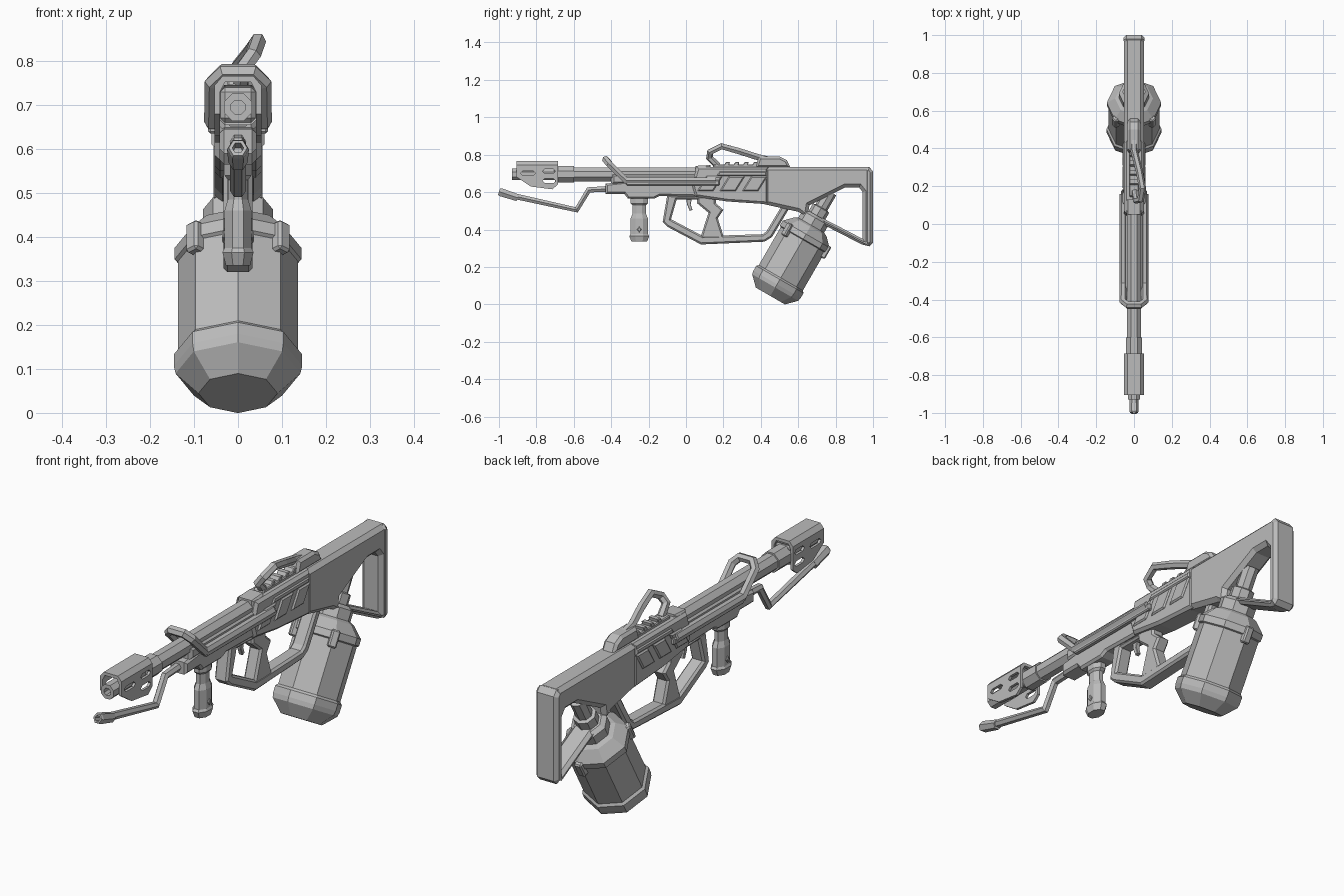
import bpy, bmesh, math
from mathutils import Matrix, Vector

if "Cube" in bpy.data.objects:
    bpy.data.objects.remove(bpy.data.objects["Cube"], do_unlink=True)

gray = bpy.data.materials.new("gunmetal gray")
gray.use_nodes = True
gray.diffuse_color = (0.5, 0.5, 0.5, 1)
gray.node_tree.nodes["Principled BSDF"].inputs["Base Color"].default_value = gray.diffuse_color

SIDE = Matrix(((0, 0, 1), (1, 0, 0), (0, 1, 0))).to_4x4()    # profile in y, z
FRONT = Matrix(((1, 0, 0), (0, 0, -1), (0, 1, 0))).to_4x4()  # profile in x, z


def add_object(name, data, matrix):
    obj = bpy.data.objects.new(name, data)
    bpy.context.collection.objects.link(obj)
    obj.matrix_world = matrix
    data.materials.append(gray)
    return obj


def to_mesh(obj):
    bpy.ops.object.select_all(action='DESELECT')
    obj.select_set(True)
    bpy.context.view_layer.objects.active = obj
    bpy.ops.object.convert(target='MESH')
    for face in bpy.context.object.data.polygons:
        face.use_smooth = False


def add_spline(curve, points, closed):
    spline = curve.splines.new('POLY')
    spline.points.add(len(points) - 1)
    for slot, p in zip(spline.points, points):
        slot.co = (*p, 0, 1) if len(p) == 2 else (*p, 1)
    spline.use_cyclic_u = closed


def prism(name, outline, half, bevel=0.0, holes=(), offset=(0, 0, 0), frame=SIDE):
    """Chamfered plate from a flat profile with optional holes."""
    curve = bpy.data.curves.new(name, 'CURVE')
    curve.dimensions = '2D'
    curve.fill_mode = 'BOTH'
    for loop in (outline, *holes):
        add_spline(curve, loop, True)
    curve.extrude = half - bevel
    curve.bevel_depth = bevel
    curve.bevel_resolution = 0
    curve.offset = -bevel
    to_mesh(add_object(name, curve, Matrix.Translation(offset) @ frame))


def tube(name, path, radius, resolution=1):
    curve = bpy.data.curves.new(name, 'CURVE')
    curve.dimensions = '3D'
    add_spline(curve, path, False)
    curve.bevel_depth = radius
    curve.bevel_resolution = resolution
    curve.use_fill_caps = True
    to_mesh(add_object(name, curve, Matrix()))


def revolve(name, rings, sides, matrix, phase=0.0):
    """Faceted solid from (distance, radius) rings along local z."""
    bm = bmesh.new()
    loops = []
    for t, r in rings:
        angles = [math.tau * (i + phase) / sides for i in range(sides)]
        loops.append([bm.verts.new((r * math.cos(a), r * math.sin(a), t)) for a in angles])
    for low, high in zip(loops, loops[1:]):
        for i in range(sides):
            j = (i + 1) % sides
            bm.faces.new((low[i], low[j], high[j], high[i]))
    bm.faces.new(loops[0][::-1])
    bm.faces.new(loops[-1])
    bmesh.ops.recalc_face_normals(bm, faces=bm.faces)
    mesh = bpy.data.meshes.new(name)
    bm.to_mesh(mesh)
    bm.free()
    return add_object(name, mesh, matrix)


def box(name, size, matrix, bevel=0.0):
    bm = bmesh.new()
    bmesh.ops.create_cube(bm, size=1, matrix=Matrix.Diagonal((*size, 1)))
    if bevel:
        bmesh.ops.bevel(bm, geom=bm.edges[:], offset=bevel, segments=1, affect='EDGES')
    mesh = bpy.data.meshes.new(name)
    bm.to_mesh(mesh)
    bm.free()
    return add_object(name, mesh, matrix)


def slot(y, z, length, r=0.012):
    h = length / 2
    return [(y - h, z), (y - h + r, z + r), (y + h - r, z + r),
            (y + h, z), (y + h - r, z - r), (y - h + r, z - r)]


# Stock with a triangular opening
prism("stock",
      [(.42, .735), (.975, .735), (1, .71), (1, .33), (.98, .31), (.94, .32), (.6, .495), (.42, .535)],
      .053, .018,
      holes=[[(.655, .5), (.66, .53), (.85, .625), (.925, .625), (.945, .6), (.945, .35)]])
prism("butt_pad", [(.955, .725), (.98, .735), (1, .71), (1, .33), (.98, .31), (.955, .325)], .056, .015)

# Receiver, slanted side panels and top cover
prism("receiver", [(.05, .575), (.03, .64), (.06, .735), (.44, .735), (.44, .535), (.22, .55)], .053, .012)
for i in range(3):
    y = .06 + .12 * i
    prism("side_panel", [(y, .605), (y + .085, .605), (y + .135, .685), (y + .05, .685)], .06, .006)
prism("side_rib", [(.16, .685), (.43, .685), (.43, .71), (.18, .71)], .058, .006)
prism("top_cover", [(.05, .7), (.05, .74), (.13, .745), (.13, .7)], .04, .008)

# Handguard under the barrel
prism("handguard",
      [(-.43, .645), (-.43, .59), (-.33, .59), (-.31, .565), (-.17, .565), (-.14, .58),
       (.08, .575), (.08, .66), (-.3, .66)], .042, .01)
prism("handguard_top", [(-.4, .64), (-.4, .7), (.07, .7), (.07, .64)], .045, .015)

# Hoop over the barrel, running back into side rails
half_path = [(.057, .16, .662), (.057, -.32, .662), (.057, -.41, .75), (.032, -.43, .775)]
tube("barrel_hoop", half_path + [(-x, y, z) for x, y, z in reversed(half_path)], .02)
for side in (-1, 1):
    box("side_rail", (.024, .5, .03), Matrix.Translation((side * .056, -.07, .65)), .005)

# Barrel and muzzle, pointing to the front
forward = Matrix.Translation((0, 0, .695)) @ Matrix.Rotation(math.pi / 2, 4, 'X')
revolve("barrel", [(-.1, .04), (.6, .04), (.6, .047), (.69, .047), (.69, .034),
                   (.93, .034), (.93, .017), (.85, .017)], 8, forward, .5)

# Slotted muzzle shroud, open below
cheek = [(-.905, .735), (-.685, .735), (-.685, .64), (-.715, .615), (-.83, .63), (-.905, .68)]
slots = [slot(-.845, .7, .08), slot(-.732, .712, .07), slot(-.732, .66, .07)]
for side in (-1, 1):
    prism("shroud_cheek", cheek, .006, holes=slots, offset=(side * .047, 0, 0))
prism("shroud_top",
      [(-.053, .73), (-.053, .745), (-.035, .766), (.035, .766), (.053, .745), (.053, .73),
       (.041, .73), (.03, .752), (-.03, .752), (-.041, .73)],
      .11, offset=(0, -.795, 0), frame=FRONT)
box("shroud_collar", (.09, .02, .09), Matrix.Translation((0, -.695, .7)), .015)

# Pilot pipe and nozzle
tube("pilot_pipe", [(0, -.96, .588), (0, -.585, .505), (0, -.52, .612), (0, -.4, .618)], .018)
tilt = Matrix.Translation((0, -.9, .57)) @ Matrix.Rotation(math.radians(72), 4, 'X')
revolve("pilot_nozzle", [(0, .022), (.095, .025), (.105, .021), (.105, .013), (.07, .013)], 6, tilt)

# Front grip
down = Matrix.Translation((0, -.25, 0))
revolve("front_grip",
        [(.335, .045), (.365, .058), (.375, .05), (.46, .05), (.485, .038), (.53, .038),
         (.54, .05), (.58, .05)], 8, down @ Matrix.Diagonal((.66, 1, 1, 1)), .5)
prism("grip_button", [(-.262, .4), (-.25, .415), (-.238, .4), (-.25, .385)], .036, .003)

# Large hand guard frame, pistol grip and trigger
prism("hand_guard",
      [(-.1, .585), (-.125, .44), (-.1, .415), (.08, .32), (.42, .335), (.46, .36), (.55, .51), (.5, .56)],
      .033, .009,
      holes=[[(-.05, .56), (-.08, .455), (.09, .365), (.41, .375), (.43, .39), (.505, .515), (.46, .545), (.2, .56)]])
prism("pistol_grip",
      [(.06, .59), (.16, .59), (.16, .54), (.2, .505), (.17, .46), (.205, .35), (.075, .35), (.12, .49), (.06, .54)],
      .031, .009)
prism("trigger", [(0, .58), (.035, .58), (.025, .535), (.035, .505), (.02, .5), (.005, .535)], .01, .002)

# Leaning carry handle with its base and the short top rail
prism("handle_base", [(.37, .73), (.39, .79), (.5, .79), (.54, .77), (.56, .73)], .034, .012)
tube("carry_handle",
     [(0, .45, .772), (0, .39, .785), (.028, .28, .82), (.045, .19, .845), (.035, .13, .815),
      (.012, .125, .785), (.005, .17, .74)], .019)
prism("top_rail", [(.14, .73), (.15, .748), (.39, .748), (.39, .73)], .025, .004)
for i in range(4):
    y = .2 + .05 * i
    prism("rail_tooth", [(y, .74), (y + .015, .762), (y + .035, .762), (y + .03, .74)], .024, .003)

# Tilted fuel tank
tank_frame = Matrix.Translation((0, .487, .107)) @ Matrix.Rotation(math.radians(-30), 4, 'X')
revolve("fuel_tank",
        [(-.072, .09), (-.02, .142), (0, .146), (.03, .146), (.04, .136), (.275, .136), (.28, .144),
         (.31, .144), (.355, .1), (.365, .08), (.41, .08), (.425, .06)], 8, tank_frame)
revolve("tank_neck", [(.4, .05), (.47, .05), (.475, .036), (.57, .036)], 8, tank_frame)
for angle in (-45, -135, 90):
    spin = Matrix.Rotation(math.radians(angle), 4, 'Z')
    clip = tank_frame @ spin @ Matrix.Translation((.138, 0, .28))
    box("tank_clip", (.03, .036, .075), clip, .006)
